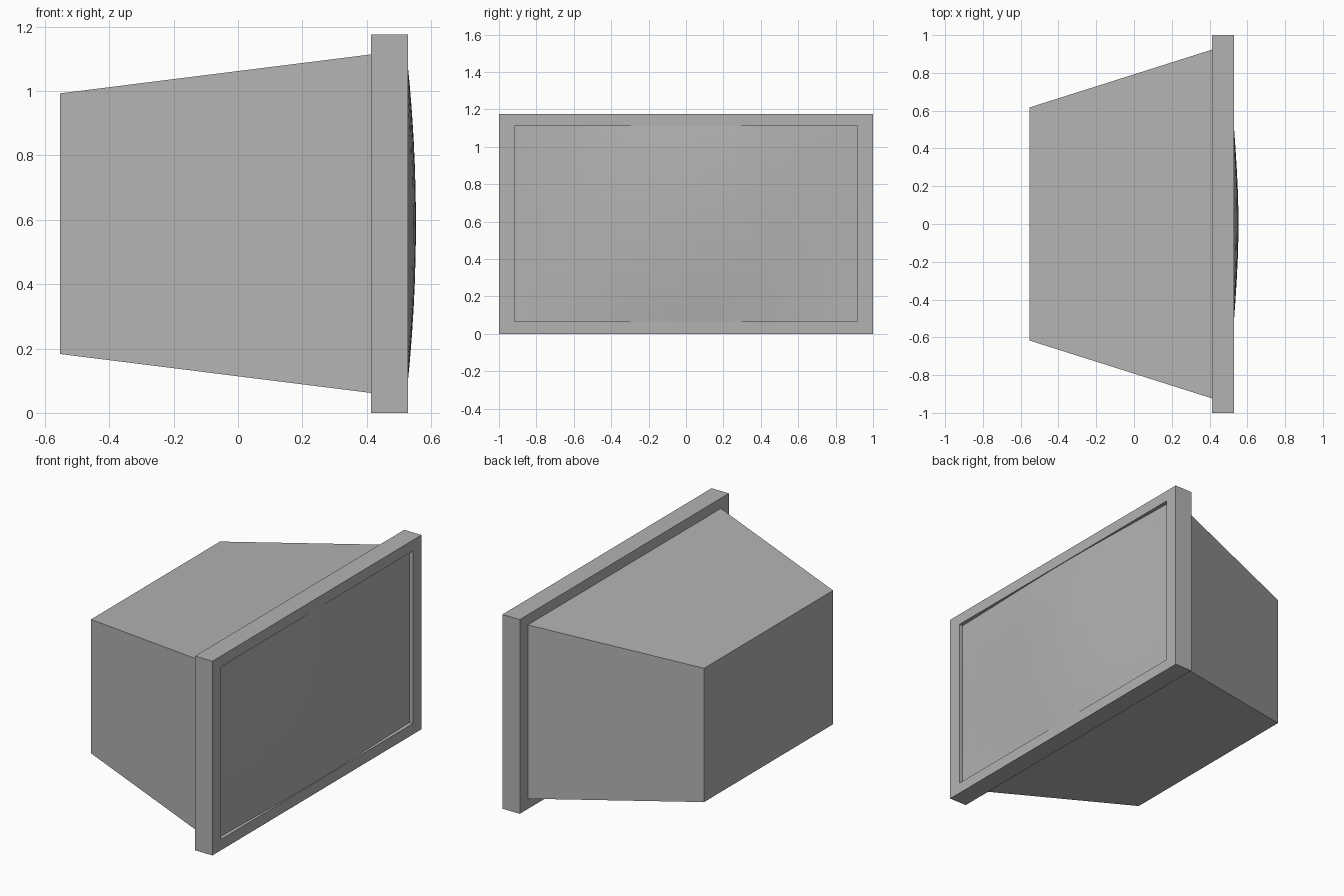
import bpy, bmesh
from math import cos, pi

if "Cube" in bpy.data.objects:
    bpy.data.objects.remove(bpy.data.objects["Cube"])

ZC = 0.588                     # height of the centre line
X_REAR, X_BACK, X_FRONT = -0.553, 0.413, 0.529
X_EDGE, X_DOME = 0.505, 0.553  # screen side edges and screen centre
HY, HZ = 0.917, 0.522          # half size of the screen opening

grey = bpy.data.materials.new("grey_plastic")
grey.diffuse_color = (0.45, 0.45, 0.45, 1)
grey.use_nodes = True
grey.node_tree.nodes["Principled BSDF"].inputs["Base Color"].default_value = grey.diffuse_color


def make_object(name, bm):
    bmesh.ops.recalc_face_normals(bm, faces=bm.faces)
    mesh = bpy.data.meshes.new(name)
    bm.to_mesh(mesh)
    bm.free()
    mesh.materials.append(grey)
    ob = bpy.data.objects.new(name, mesh)
    bpy.context.collection.objects.link(ob)
    return ob


def rect(bm, x, hy, hz):
    return [bm.verts.new((x, sy * hy, ZC + sz * hz))
            for sy, sz in ((-1, -1), (1, -1), (1, 1), (-1, 1))]


def bridge(bm, a, b):
    for i in range(4):
        j = (i + 1) % 4
        bm.faces.new((a[i], a[j], b[j], b[i]))


# Front bezel: rectangular ring around the screen opening
bm = bmesh.new()
loops = [rect(bm, X_BACK, 1.0, ZC), rect(bm, X_FRONT, 1.0, ZC),
         rect(bm, X_FRONT, HY, HZ), rect(bm, X_BACK, HY, HZ)]
for i in range(4):
    bridge(bm, loops[i], loops[(i + 1) % 4])
make_object("screen_bezel", bm)

# Tapered rear housing, open where it meets the bezel
bm = bmesh.new()
rear = rect(bm, X_REAR, 0.617, 0.405)
bridge(bm, rear, rect(bm, X_BACK, 0.923, 0.526))
bm.faces.new(rear)
housing = make_object("rear_housing", bm)
if housing.data.polygons[-1].normal.x > 0:
    housing.data.flip_normals()

# Bulging screen glass: straight side edges, rising to the centre
bm = bmesh.new()
NY, NZ = 20, 12
grid = []
for i in range(NY + 1):
    u = 2 * i / NY - 1
    bulge_y = 0.65 * (1 + cos(pi * u)) / 2 + 0.35 * (1 - u * u)
    row = []
    for j in range(NZ + 1):
        v = 2 * j / NZ - 1
        x = X_EDGE + (X_DOME - X_EDGE) * bulge_y * (1 - 0.59 * v * v)
        row.append(bm.verts.new((x, HY * u, ZC + HZ * v)))
    grid.append(row)
for i in range(NY):
    for j in range(NZ):
        bm.faces.new((grid[i][j], grid[i + 1][j],
                      grid[i + 1][j + 1], grid[i][j + 1]))
screen = make_object("screen_glass", bm)
if screen.data.polygons[0].normal.x < 0:
    screen.data.flip_normals()
